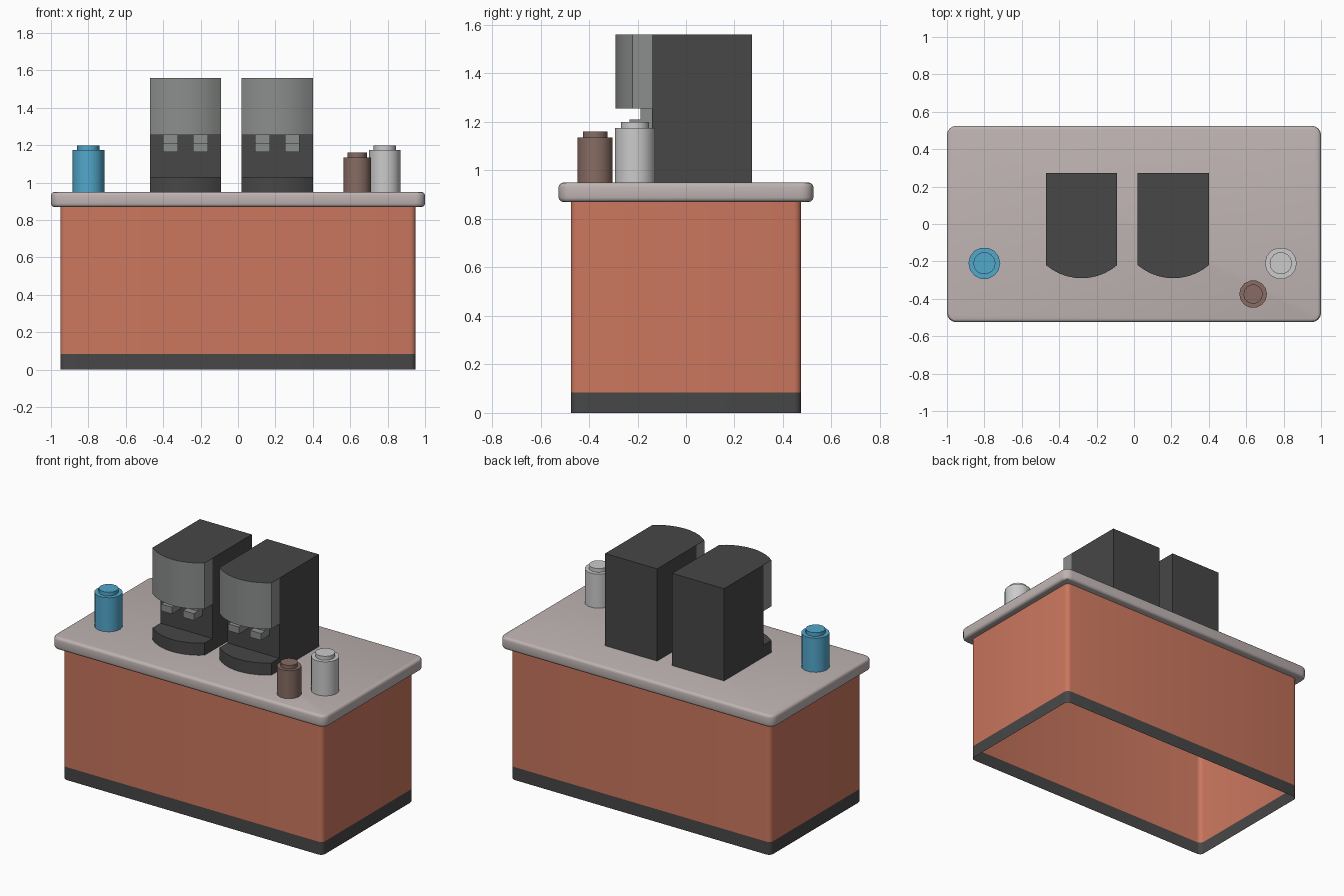
import bpy, bmesh, math

if "Cube" in bpy.data.objects:
    bpy.data.objects.remove(bpy.data.objects["Cube"])


def material(name, r, g, b):
    lin = lambda c: ((c / 255 + 0.055) / 1.055) ** 2.4
    m = bpy.data.materials.new(name)
    m.diffuse_color = (lin(r), lin(g), lin(b), 1)
    m.use_nodes = True
    m.node_tree.nodes["Principled BSDF"].inputs["Base Color"].default_value = m.diffuse_color
    return m


ORANGE = material("orange_panel", 203, 119, 94)
DARK = material("dark_plastic", 71, 71, 71)
STONE = material("pale_stone", 190, 179, 178)
GREY = material("grey_metal", 139, 142, 140)
BLUE = material("blue_cup", 82, 168, 204)
WHITE = material("white_cup", 203, 203, 203)
BROWN = material("brown_cup", 135, 108, 99)


def loft(name, rings, mats, caps=True, rule=None, angle=30):
    """Join equal-length rings of points into one skin; rule picks a material per face."""
    bm = bmesh.new()
    loops = [[bm.verts.new(p) for p in ring] for ring in rings]
    n = len(loops[0])
    for a, b in zip(loops, loops[1:]):
        for i in range(n):
            j = (i + 1) % n
            bm.faces.new((a[i], a[j], b[j], b[i]))
    if caps:
        bm.faces.new(loops[0][::-1])
        bm.faces.new(loops[-1])
    bm.normal_update()
    for f in bm.faces:
        f.material_index = rule(f) if rule else 0
    me = bpy.data.meshes.new(name)
    bm.to_mesh(me)
    bm.free()
    for m in mats:
        me.materials.append(m)
    ob = bpy.data.objects.new(name, me)
    bpy.context.collection.objects.link(ob)
    bpy.ops.object.select_all(action='DESELECT')
    ob.select_set(True)
    bpy.context.view_layer.objects.active = ob
    bpy.ops.object.shade_smooth_by_angle(angle=math.radians(angle))
    return ob


def rounded_rect(hx, hy, r, z, seg=4):
    pts = []
    for k, (sx, sy) in enumerate([(1, 1), (-1, 1), (-1, -1), (1, -1)]):
        for i in range(seg + 1):
            a = math.pi / 2 * (k + i / seg)
            pts.append((sx * (hx - r) + r * math.cos(a), sy * (hy - r) + r * math.sin(a), z))
    return pts


def circle(x, y, r, z, n=14):
    return [(x + r * math.cos(2 * math.pi * i / n), y + r * math.sin(2 * math.pi * i / n), z)
            for i in range(n)]


def prism(name, outline, z0, z1, mats, rule=None):
    return loft(name, [[(x, y, z) for x, y in outline] for z in (z0, z1)], mats, rule=rule)


def rect(x0, x1, y0, y1):
    return [(x0, y0), (x1, y0), (x1, y1), (x0, y1)]


# Counter: open-bottomed shell with a dark plinth band
loft("counter_body", [rounded_rect(0.95, 0.475, 0.03, z) for z in (0, 0.085, 0.87)],
     [ORANGE, DARK], caps=False,
     rule=lambda f: 1 if f.calc_center_median().z < 0.085 else 0)

# Countertop slab with rounded edges
R = 0.018
edge = [(R * (1 - math.cos(a)), R * (1 - math.sin(a)))
        for a in (math.pi / 2 * i / 3 for i in range(4))]
profile = [(i, 0.87 + d) for i, d in reversed(edge)] + [(i, 0.95 - d) for i, d in edge]
loft("countertop", [rounded_rect(1 - i, 0.525 - i, 0.05 - i, z) for i, z in profile], [STONE])


# Two drinks machines
def bowed_outline(cx, back, hw=0.19, y_side=-0.22, bow=0.07, seg=10):
    rad = (hw * hw + bow * bow) / (2 * bow)
    half = math.asin(hw / rad)
    arc = [(cx + rad * math.sin(t), y_side - bow + rad - rad * math.cos(t))
           for t in (half * (2 * i / seg - 1) for i in range(seg + 1))]
    return arc + [(cx + hw, back), (cx - hw, back)]


for side, cx in (("left", -0.28), ("right", 0.21)):
    prism(f"{side}_machine_body", rect(cx - 0.19, cx + 0.19, -0.14, 0.273), 0.95, 1.56, [DARK])
    prism(f"{side}_machine_tray", bowed_outline(cx, -0.14), 0.95, 1.03, [DARK])
    prism(f"{side}_machine_head", bowed_outline(cx, -0.14), 1.255, 1.56, [GREY, DARK],
          rule=lambda f: 1 if abs(f.normal.z) > 0.5 else 0)
    # L-shaped spouts
    for n, dx in enumerate((-0.08, 0.08)):
        x0, x1 = cx + dx - 0.04, cx + dx + 0.04
        prism(f"{side}_spout_tip_{n + 1}", rect(x0, x1, -0.232, -0.14), 1.165, 1.21, [GREY])
        prism(f"{side}_spout_neck_{n + 1}", rect(x0, x1, -0.188, -0.14), 1.21, 1.255, [GREY])

# Stacked cups / canisters with stepped lids
for name, x, y, r, top, mat in (("blue_canister", -0.80, -0.21, 0.085, 1.175, BLUE),
                                ("white_canister", 0.785, -0.21, 0.085, 1.175, WHITE),
                                ("brown_canister", 0.637, -0.375, 0.074, 1.135, BROWN)):
    loft(name, [circle(x, y, r, 0.95), circle(x, y, r, top),
                circle(x, y, r * 0.7, top), circle(x, y, r * 0.7, top + 0.025)], [mat])
